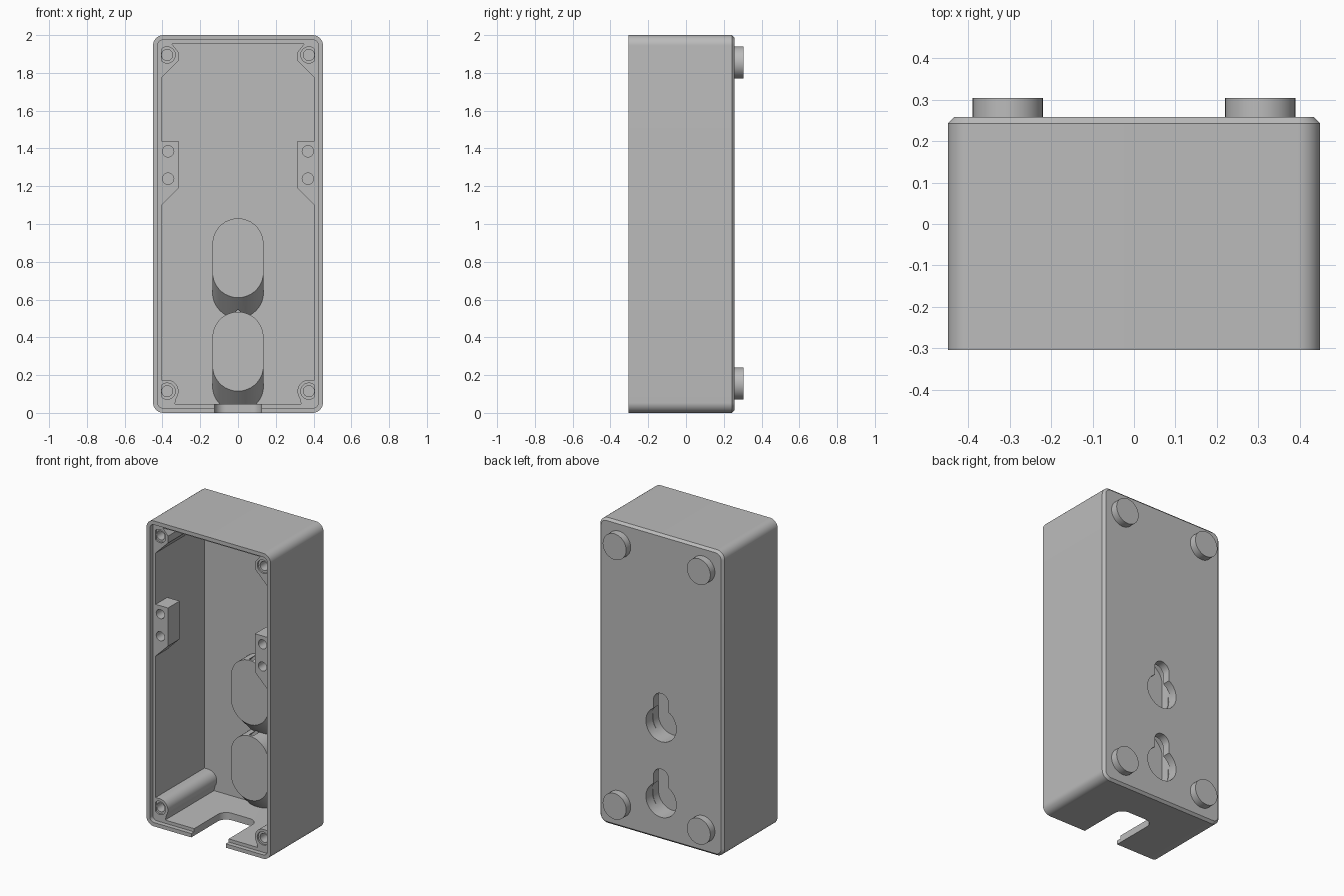
import bpy, bmesh
from math import sin, cos, radians

cube = bpy.data.objects.get("Cube")
if cube:
    bpy.data.objects.remove(cube, do_unlink=True)

grey = bpy.data.materials.new("plain_grey")
grey.use_nodes = True
colour = (0.5, 0.5, 0.5, 1)
grey.diffuse_color = colour
grey.node_tree.nodes["Principled BSDF"].inputs["Base Color"].default_value = colour


def arc(x, z, r, a0, a1, n=12):
    steps = [radians(a0 + (a1 - a0) * i / n) for i in range(n + 1)]
    return [(x + r * cos(a), z + r * sin(a)) for a in steps]


def circle(x, z, r, n=40):
    return arc(x, z, r, 0, 360, n)[:-1]


def stadium(r, low, high):
    return arc(0, high, r, 0, 180, 24) + arc(0, low, r, 180, 360, 24)


def rounded_rect(inset, r):
    w, top, low = 0.45 - inset - r, 2 - inset - r, inset + r
    return (arc(w, top, r, 0, 90) + arc(-w, top, r, 90, 180)
            + arc(-w, low, r, 180, 270) + arc(w, low, r, 270, 360))


def loft(name, rings):
    """Skin a list of (outline, y) rings and cap both ends."""
    bm = bmesh.new()
    loops = [[bm.verts.new((x, y, z)) for x, z in pts] for pts, y in rings]
    for a, b in zip(loops, loops[1:]):
        for i in range(len(a)):
            j = (i + 1) % len(a)
            bm.faces.new((a[i], a[j], b[j], b[i]))
    bm.faces.new(loops[0])
    bm.faces.new(loops[-1])
    bmesh.ops.recalc_face_normals(bm, faces=bm.faces)
    mesh = bpy.data.meshes.new(name)
    bm.to_mesh(mesh)
    bm.free()
    mesh.materials.append(grey)
    obj = bpy.data.objects.new(name, mesh)
    bpy.context.collection.objects.link(obj)
    return obj


def prism(name, pts, y0, y1):
    return loft(name, [(pts, y0), (pts, y1)])


def cut(obj, cutters):
    for c in cutters:
        c.hide_render = True
        mod = obj.modifiers.new("cut", 'BOOLEAN')
        mod.operation = 'DIFFERENCE'
        mod.solver = 'EXACT'
        mod.object = c
        bpy.context.view_layer.objects.active = obj
        bpy.ops.object.modifier_apply(modifier=mod.name)


FRONT, LIP, FLOOR, BACK = -0.305, -0.275, 0.23, 0.258
parts, cutters = [], []

# Open box with a stepped rim and a bevelled back
outer, lip, inner = rounded_rect(0, 0.055), rounded_rect(0.025, 0.03), rounded_rect(0.046, 0.012)
shell = loft("case_shell", [(rounded_rect(0.015, 0.04), BACK), (outer, 0.243), (outer, FRONT),
                            (lip, FRONT), (lip, LIP), (inner, LIP), (inner, FLOOR)])
parts.append(shell)

# Hanger pockets with sloping undersides, and their keyholes
pockets, holes = [], []
for label, z in (("upper", 0.745), ("lower", 0.25)):
    high = z + 0.15
    pockets.append(loft(label + "_hanger_pocket", [(stadium(0.135, z, high), 0.12),
                                                   (stadium(0.135, z - 0.11, high), FLOOR + 0.002)]))
    r = 0.105
    peaked = (arc(0, high, r, 0, 45) + [(0, high + r * 1.414)] + arc(0, high, r, 135, 180)
              + arc(0, z, r, 180, 360, 24))
    holes.append(prism("cavity_cutter", peaked, 0.135, 0.205))
    holes.append(prism("keyhole_cutter", circle(0, z + 0.007, 0.11), 0.19, 0.3))
    holes.append(prism("slot_cutter", stadium(0.055, z, high + 0.008), 0.19, 0.3))
for obj in [shell] + pockets:
    cut(obj, holes)
cutters += holes
parts += pockets

# Cable notch in the bottom wall, rounded at its inner corners
bm = bmesh.new()
w, end, r = 0.125, 0.03, 0.06
outline = ([(w, -0.4)] + arc(w - r, end - r, r, 0, 90) + arc(r - w, end - r, r, 90, 180) + [(-w, -0.4)])
face = bm.faces.new([bm.verts.new((x, y, -0.05)) for x, y in outline])
up = bmesh.ops.extrude_face_region(bm, geom=[face])["geom"]
bmesh.ops.translate(bm, verts=[v for v in up if isinstance(v, bmesh.types.BMVert)], vec=(0, 0, 0.12))
bmesh.ops.recalc_face_normals(bm, faces=bm.faces)
mesh = bpy.data.meshes.new("notch_cutter")
bm.to_mesh(mesh)
bm.free()
notch = bpy.data.objects.new("notch_cutter", mesh)
bpy.context.collection.objects.link(notch)
cut(shell, [notch])
cutters.append(notch)

# Mirrored screw posts, mounting blocks and feet
wall = 0.405
low_post = [(wall, 0.175)] + arc(0.375, 0.115, 0.06, 90, 215) + [(0.335, 0.045), (wall, 0.045)]
top_post = [(wall, 1.775), (0.315, 1.865), (0.315, 1.91), (0.352, 1.955), (wall, 1.955)]
block = [(wall, 1.1), (0.315, 1.19), (0.315, 1.44), (wall, 1.44)]
for side, s in (("left", 1), ("right", -1)):
    def flip(pts):
        return [(s * x, z) for x, z in pts]
    for label, pts, z in (("bottom", low_post, 0.115), ("top", top_post, 1.895)):
        post = prism(f"{label}_{side}_screw_post", flip(pts), LIP, FLOOR)
        bores = [prism("bore_cutter", circle(s * 0.375, z, 0.043, 24), LIP - 0.05, LIP + 0.01),
                 prism("bore_cutter", circle(s * 0.375, z, 0.029, 24), LIP - 0.05, LIP + 0.3)]
        cut(post, bores)
        cutters += bores
        parts.append(post)
    mount = prism(f"{side}_mounting_block", flip(block), LIP, LIP + 0.12)
    bores = [prism("bore_cutter", circle(s * 0.37, z, 0.03, 24), LIP - 0.05, LIP + 0.09)
             for z in (1.24, 1.385)]
    cut(mount, bores)
    cutters += bores
    parts.append(mount)
    for label, z in (("bottom", 0.155), ("top", 1.855)):
        parts.append(prism(f"{label}_{side}_foot", circle(s * 0.305, z, 0.085), BACK, 0.305))

for c in cutters:
    bpy.data.objects.remove(c, do_unlink=True)

# Smooth the curved walls and keep the edges sharp
bpy.ops.object.select_all(action='DESELECT')
for p in parts:
    p.select_set(True)
bpy.context.view_layer.objects.active = shell
bpy.ops.object.shade_smooth_by_angle(angle=radians(30))
